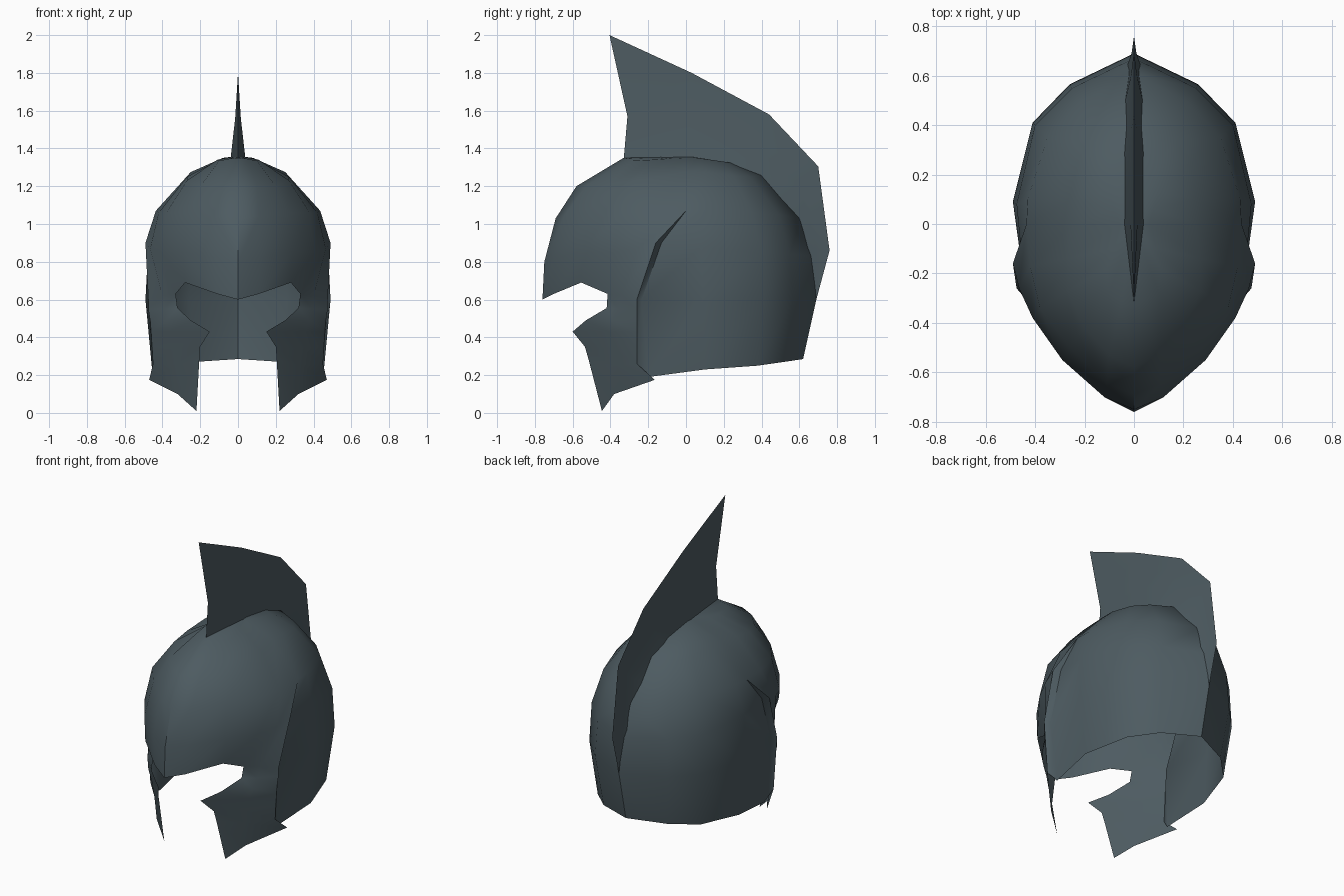
import bpy, bmesh, math
from mathutils import Vector

steel = bpy.data.materials.new("dark_slate_steel")
steel.diffuse_color = (0.075, 0.105, 0.12, 1)
CROWN = (0, 0, 1.36)


def add_grid(bm, columns):
    """Skin neighbouring columns of points with quads."""
    cols = [[bm.verts.new(p) for p in c] for c in columns]
    for a, b in zip(cols, cols[1:]):
        for i in range(len(a) - 1):
            bm.faces.new((a[i], a[i + 1], b[i + 1], b[i]))


def finish(name, bm, angle, centre):
    """Weld, orient outward, mirror across x and shade."""
    bmesh.ops.remove_doubles(bm, verts=bm.verts, dist=0.001)
    bmesh.ops.recalc_face_normals(bm, faces=bm.faces)
    out = sum(f.normal.dot(f.calc_center_median() - Vector(centre)) * f.calc_area()
              for f in bm.faces)
    if out < 0:
        bmesh.ops.reverse_faces(bm, faces=bm.faces)
    mesh = bpy.data.meshes.new(name)
    bm.to_mesh(mesh)
    bm.free()
    mesh.materials.append(steel)
    ob = bpy.data.objects.new(name, mesh)
    bpy.context.collection.objects.link(ob)
    m = ob.modifiers.new("mirror", 'MIRROR')
    m.use_clip = True
    m.merge_threshold = 0.001
    bpy.ops.object.select_all(action='DESELECT')
    ob.select_set(True)
    bpy.context.view_layer.objects.active = ob
    bpy.ops.object.modifier_apply(modifier="mirror")
    bpy.ops.object.shade_smooth_by_angle(angle=math.radians(angle))


# Front dome: columns from the nose line to the flared trailing edge, rim upward
front = [
    [(0, -.76, .60), (0, -.75, .80), (0, -.69, 1.03), (0, -.58, 1.20), (0, -.33, 1.35)],
    [(.11, -.70, .63), (.12, -.70, .82), (.11, -.645, 1.04), (.10, -.53, 1.20), (.05, -.31, 1.345)],
    [(.28, -.555, .69), (.29, -.55, .85), (.26, -.50, 1.06), (.20, -.42, 1.20), (.10, -.28, 1.335)],
    [(.33, -.415, .63), (.41, -.38, .85), (.38, -.34, 1.06), (.27, -.27, 1.23), (.11, -.18, 1.34)],
    [(.40, -.34, .62), (.465, -.26, .87), (.42, -.17, 1.06), (.27, -.14, 1.25), (.09, -.10, 1.345)],
    [(.475, -.26, .60), (.49, -.16, .90), (.435, 0, 1.07), (.25, 0, 1.275), (.06, 0, 1.35)],
]
# Cheek guard: rows from the eye corner down to the pointed tip
cheek = [
    [front[3][0], front[4][0], front[5][0]],
    [(.32, -.42, .555), (.39, -.36, .55), (.475, -.26, .55)],
    [(.25, -.53, .49), (.38, -.39, .49), (.465, -.26, .49)],
    [(.15, -.60, .43), (.36, -.41, .43), (.46, -.26, .43)],
    [(.20, -.535, .35), (.34, -.40, .34), (.455, -.26, .35)],
    [(.205, -.515, .28), (.33, -.39, .25), (.45, -.26, .26)],
    [(.22, -.445, .01), (.32, -.38, .10), (.47, -.165, .175)],
]
# Rear dome: columns from the tucked leading edge to the back line
rear = [
    [(.425, -.20, .19), (.445, -.235, .60), (.455, -.13, .90), (.435, 0, 1.07), (.25, 0, 1.275), (.06, 0, 1.35)],
    [(.455, .10, .23), (.49, .09, .60), (.475, .08, .88), (.43, .10, 1.07), (.25, .10, 1.275), (.08, .06, 1.35)],
    [(.37, .38, .25), (.41, .41, .60), (.40, .40, .85), (.35, .35, 1.06), (.23, .25, 1.255), (.10, .13, 1.34)],
    [(.23, .52, .27), (.26, .565, .60), (.25, .55, .84), (.22, .49, 1.05), (.16, .34, 1.25), (.09, .20, 1.33)],
    [(0, .62, .285), (0, .69, .60), (0, .67, .83), (0, .61, 1.03), (0, .41, 1.26), (0, .26, 1.32)],
]
# Step joining the flared front edge to the tucked rear panel
step = [[cheek[5][2], front[5][0], front[5][1], front[5][2]], rear[0][:4]]

bm = bmesh.new()
for part in (front, cheek, rear, step):
    add_grid(bm, part)
for part in (front, rear):          # close the crown
    for a, b in zip(part, part[1:]):
        bm.faces.new([bm.verts.new(p) for p in (a[-1], CROWN, b[-1])])
finish("helmet_shell", bm, 40, (0, 0, .7))

# Crest: wedge fin from a narrow base on the dome to a knife edge
crest = [
    [(0, -.33, 1.34), (0, -.31, 1.57), (0, -.405, 2.0)],
    [(.04, 0, 1.34), (.015, .02, 1.56), (0, .03, 1.80)],
    [(.04, .28, 1.29), (.015, .36, 1.42), (0, .44, 1.58)],
    [(.035, .50, 1.13), (.012, .60, 1.20), (0, .70, 1.305)],
    [(.03, .63, .88), (.01, .69, .87), (0, .76, .86)],
    [(0, .67, .62), (0, .68, .61), (0, .69, .60)],
]
bm = bmesh.new()
add_grid(bm, crest)
finish("crest", bm, 30, (-1, .2, 1.3))
